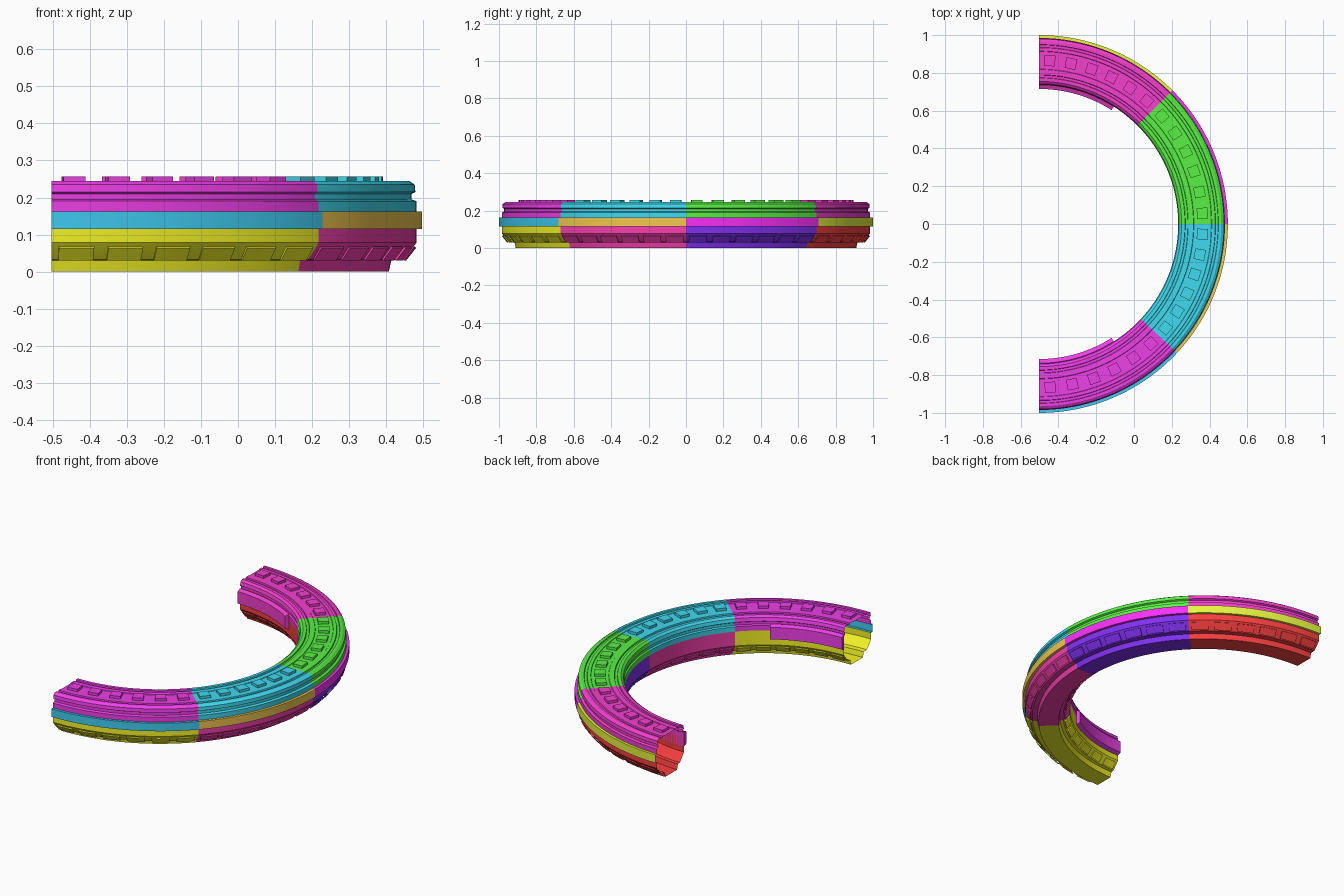
import bpy, bmesh
from math import radians, cos, sin

if "Cube" in bpy.data.objects:
    bpy.data.objects.remove(bpy.data.objects["Cube"])

CX = -0.503          # centre of the half ring


def sweep(bm, prof, a0, a1, n, closed=False):
    """Sweep an (r, z) profile around the ring axis; closed profiles get end caps."""
    rows = []
    for i in range(n + 1):
        a = radians(a0 + (a1 - a0) * i / n)
        rows.append([bm.verts.new((CX + r * cos(a), r * sin(a), z)) for r, z in prof])
    m = len(prof)
    for p, q in zip(rows, rows[1:]):
        for j in range(m if closed else m - 1):
            k = (j + 1) % m
            bm.faces.new((p[j], q[j], q[k], p[k]))
    if closed:
        bm.faces.new(rows[0])
        bm.faces.new(rows[-1][::-1])


def finish(bm, name, color):
    me = bpy.data.meshes.new(name)
    bm.to_mesh(me)
    bm.free()
    ob = bpy.data.objects.new(name, me)
    bpy.context.collection.objects.link(ob)
    mat = bpy.data.materials.new(name)
    mat.diffuse_color = (*color, 1)
    mat.use_nodes = True
    mat.node_tree.nodes["Principled BSDF"].inputs["Base Color"].default_value = mat.diffuse_color
    me.materials.append(mat)
    bpy.ops.object.select_all(action='DESELECT')
    ob.select_set(True)
    bpy.context.view_layer.objects.active = ob
    bpy.ops.object.shade_smooth_by_angle(angle=radians(20))


def box(r0, r1, z0, z1):
    return [(r0, z0), (r1, z0), (r1, z1), (r0, z1)]


# Cross-sections, from the outer wall over to the inner wall
upper = [(.985, .162), (.985, .19), (.972, .195), (.972, .21), (.982, .215), (.98, .235),
         (.965, .245), (.95, .245), (.948, .238), (.935, .238), (.933, .245), (.915, .245),
         (.913, .242), (.82, .242), (.818, .245), (.79, .245), (.788, .238), (.775, .238),
         (.773, .245), (.755, .245), (.742, .235), (.737, .215), (.745, .21), (.745, .195),
         (.737, .19), (.737, .162)]
band = [(.985, .115), (1.0, .115), (1.0, .162), (.985, .162)]
lower = [(.737, .162), (.737, .078), (.755, .055), (.775, .032), (.793, .03), (.80, 0),
         (.91, 0), (.917, .03), (.945, .032), (.967, .055), (.985, .078), (.985, .115)]
skirt = [(.737, .20), (.715, .19), (.715, .12), (.737, .11)]

# Sloped tread tiles on both lower shoulders
tile_out = [(.953, .034), (.980, .068), (.984, .064), (.957, .030)]
tile_in = [(.769, .034), (.742, .068), (.738, .064), (.765, .030)]

# start angle, end angle, colours of upper shell, band and lower shell
segments = [
    ("front_end", -90, -43, (.85, .05, .8), (.05, .6, .88), (.9, .9, .02)),
    ("front_middle", -43, 0, (.05, .7, .87), (.9, .58, .08), (.92, .05, .42)),
    ("back_middle", 0, 45, (.1, .87, .06), (.95, .03, .95), (.22, .03, .9)),
    ("back_end", 45, 90, (.9, .05, .62), (.8, .92, .05), (.95, .05, .05)),
]

for name, a0, a1, c_up, c_band, c_low in segments:
    centres = [a0 + (a1 - a0) * (i + .5) / 6 for i in range(6)]

    # Upper shell with raised top blocks and, at the ring ends, an inner skirt
    bm = bmesh.new()
    sweep(bm, upper, a0, a1, 32)
    for a in centres:
        sweep(bm, box(.838, .895, .242, .257), a - 1.9, a + 1.9, 2, True)
    if a0 == -90:
        sweep(bm, skirt, -90, -57.5, 24, True)
    if a1 == 90:
        sweep(bm, skirt, 57.5, 90, 24, True)
    finish(bm, "upper_shell_" + name, c_up)

    # Outer band
    bm = bmesh.new()
    sweep(bm, band, a0, a1, 32)
    finish(bm, "outer_band_" + name, c_band)

    # Lower shell with shoulder tiles
    bm = bmesh.new()
    sweep(bm, lower, a0, a1, 32)
    for a in centres:
        for prof in (tile_out, tile_in):
            sweep(bm, prof, a - 2.8, a + 2.8, 3, True)
    bmesh.ops.recalc_face_normals(bm, faces=[f for f in bm.faces if len(f.verts) == 4])
    finish(bm, "lower_shell_" + name, c_low)
